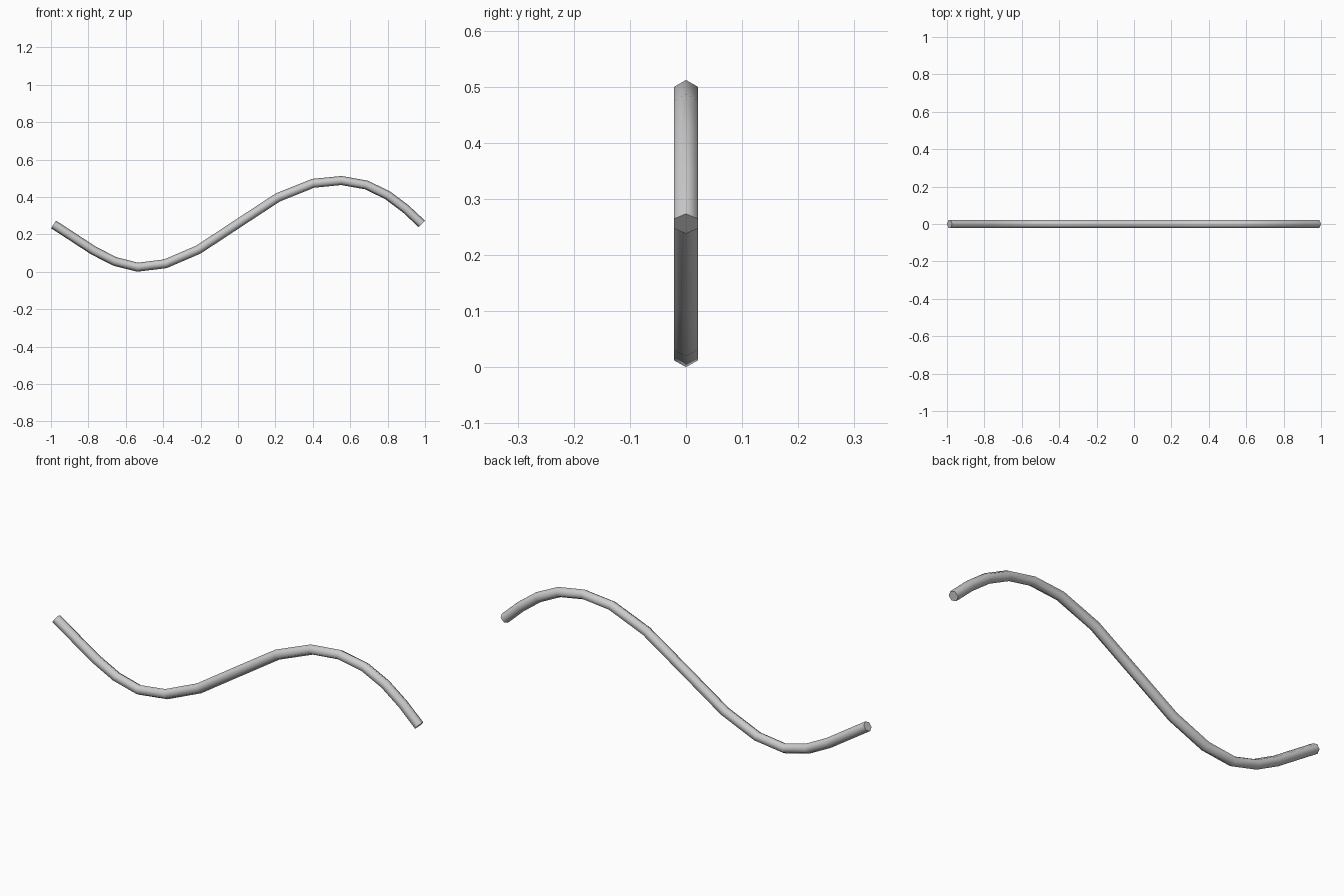
import bpy, bmesh, math
from mathutils import Vector

if "Cube" in bpy.data.objects:
    bpy.data.objects.remove(bpy.data.objects["Cube"])

# Centre line of the wavy rod (x, z)
path = [(-0.986, 0.253), (-0.88, 0.184), (-0.773, 0.114), (-0.66, 0.056),
        (-0.537, 0.0245), (-0.388, 0.043), (-0.211, 0.119), (0.0, 0.258),
        (0.214, 0.398), (0.401, 0.473), (0.553, 0.488), (0.687, 0.464),
        (0.80, 0.409), (0.896, 0.337), (0.983, 0.256)]
RADIUS, SIDES = 0.0242, 6

pts = [Vector((x, 0, z)) for x, z in path]
side = Vector((0, 1, 0))
bm = bmesh.new()

# Hexagonal rings, point up, square to the path
rings = []
for i, p in enumerate(pts):
    before = (p - pts[i - 1]).normalized() if i else Vector()
    after = (pts[i + 1] - p).normalized() if i < len(pts) - 1 else Vector()
    up = (before + after).normalized().cross(side)
    angles = [2 * math.pi * k / SIDES for k in range(SIDES)]
    rings.append([bm.verts.new(p + RADIUS * (math.cos(a) * up + math.sin(a) * side))
                  for a in angles])

# Walls and end caps
for a, b in zip(rings, rings[1:]):
    for k in range(SIDES):
        n = (k + 1) % SIDES
        bm.faces.new((a[k], a[n], b[n], b[k]))
bm.faces.new(rings[0])
bm.faces.new(rings[-1])
bmesh.ops.recalc_face_normals(bm, faces=bm.faces[:])

mesh = bpy.data.meshes.new("wavy_rod")
bm.to_mesh(mesh)
bm.free()
rod = bpy.data.objects.new("wavy_rod", mesh)
bpy.context.collection.objects.link(rod)

# Smooth walls, crisp end caps
bpy.context.view_layer.objects.active = rod
rod.select_set(True)
bpy.ops.object.shade_smooth_by_angle(angle=math.radians(70))
